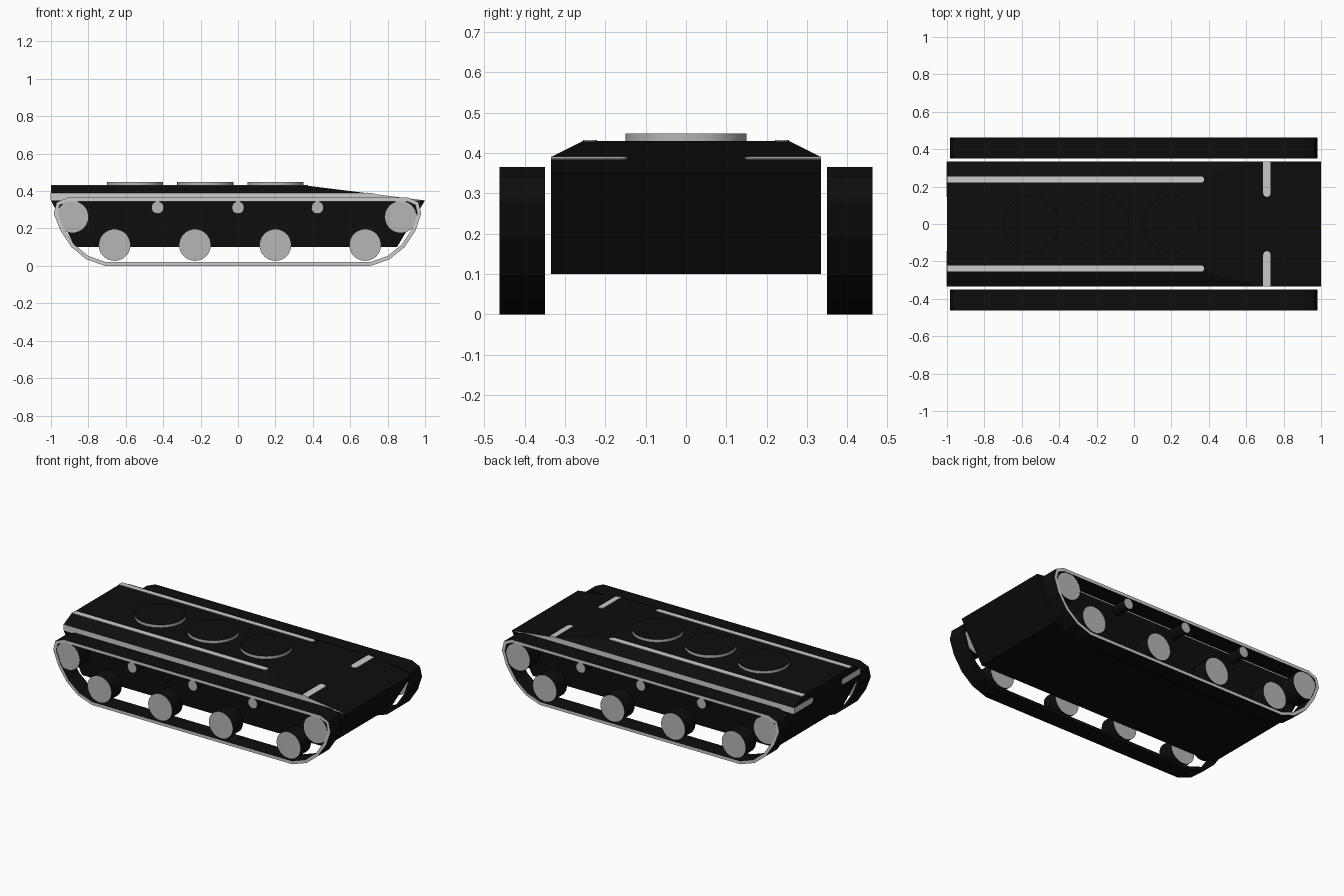
import bpy, bmesh, math
from mathutils import Matrix, Vector

if "Cube" in bpy.data.objects:
    bpy.data.objects.remove(bpy.data.objects["Cube"], do_unlink=True)


def material(name, value):
    m = bpy.data.materials.new(name)
    m.use_nodes = True
    colour = (value, value, value, 1)
    m.diffuse_color = colour
    m.node_tree.nodes["Principled BSDF"].inputs["Base Color"].default_value = colour
    return m


BLACK = material("black", 0.004)
LIGHT = material("light grey", 0.6)
GREY = material("wheel grey", 0.47)


def finish(bm, name, mats, rule=None, smooth=False):
    """Turn a bmesh into an object; rule picks the second colour per face."""
    bmesh.ops.recalc_face_normals(bm, faces=bm.faces[:])
    bm.normal_update()
    for f in bm.faces:
        f.material_index = 1 if rule and rule(f) else 0
    mesh = bpy.data.meshes.new(name)
    bm.to_mesh(mesh)
    bm.free()
    for m in mats:
        mesh.materials.append(m)
    ob = bpy.data.objects.new(name, mesh)
    bpy.context.collection.objects.link(ob)
    if smooth:
        bpy.ops.object.select_all(action="DESELECT")
        ob.select_set(True)
        bpy.context.view_layer.objects.active = ob
        bpy.ops.object.shade_smooth_by_angle(angle=math.radians(30))
    return ob


def cylinder(name, radius, depth, matrix, mats, rule):
    bm = bmesh.new()
    bmesh.ops.create_cone(bm, cap_ends=True, segments=40, radius1=radius,
                          radius2=radius, depth=depth, matrix=matrix)
    return finish(bm, name, mats, rule, smooth=True)


def plate(name, length, width, matrix):
    """Thin strip along local +x with a rounded far end."""
    r = width / 2
    outline = [(0, -r), (0, r)]
    for i in range(9):
        a = math.pi / 2 - math.pi * i / 8
        outline.append((length - r + r * math.cos(a), r * math.sin(a)))
    bm = bmesh.new()
    face = bm.faces.new([bm.verts.new((x, y, -0.002)) for x, y in outline])
    out = bmesh.ops.extrude_face_region(bm, geom=[face])
    top = [v for v in out["geom"] if isinstance(v, bmesh.types.BMVert)]
    bmesh.ops.translate(bm, verts=top, vec=(0, 0, 0.005))
    bm.transform(matrix)
    return finish(bm, name, [LIGHT])


def frame(x_axis, z_axis, origin):
    """Matrix placing a plate with the given length and face directions."""
    x, z = Vector(x_axis).normalized(), Vector(z_axis).normalized()
    m = Matrix((x, z.cross(x), z)).transposed().to_4x4()
    return Matrix.Translation(origin) @ m


# Hull: convex body with chamfered roof edges and a light upper side band
half = [(-0.87, 0.335, 0.1), (0.85, 0.335, 0.1), (1, 0.335, 0.35),
        (-1, 0.335, 0.35), (-1, 0.335, 0.39), (0.68, 0.335, 0.39),
        (-1, 0.255, 0.43), (0.36, 0.255, 0.43)]
bm = bmesh.new()
for x, y, z in half:
    for s in (-1, 1):
        bm.verts.new((x, s * y, z))
bmesh.ops.convex_hull(bm, input=bm.verts[:])
bmesh.ops.dissolve_limit(bm, angle_limit=0.01, verts=bm.verts[:], edges=bm.edges[:])
bmesh.ops.bisect_plane(bm, geom=bm.verts[:] + bm.edges[:] + bm.faces[:],
                       plane_co=(0, 0, 0.35), plane_no=(0, 0, 1))
finish(bm, "hull", [BLACK, LIGHT],
       lambda f: abs(f.normal.y) > 0.9 and f.calc_center_median().z > 0.35)

# Round roof hatches with grey rims
for i, x in enumerate((-0.55, -0.175, 0.2)):
    cylinder(f"roof_hatch_{i + 1}", 0.15, 0.028, Matrix.Translation((x, 0, 0.434)),
             [BLACK, GREY], lambda f: abs(f.normal.z) < 0.5)

# Track outline, clockwise from the rear end of the ground run
path = [(-0.71, 0), (-0.81, 0.035), (-0.89, 0.1), (-0.95, 0.19), (-0.985, 0.28),
        (-0.97, 0.34), (-0.91, 0.365), (0.91, 0.365), (0.965, 0.34), (0.98, 0.28),
        (0.95, 0.19), (0.89, 0.1), (0.81, 0.035), (0.71, 0)]


def inner_outline(points, gap):
    """Offset a closed clockwise outline inwards by gap."""
    result = []
    for i, p in enumerate(points):
        p = Vector(p)
        a = (p - Vector(points[i - 1])).normalized()
        b = (Vector(points[(i + 1) % len(points)]) - p).normalized()
        na, nb = Vector((a.y, -a.x)), Vector((b.y, -b.x))
        result.append(p + (na + nb) * gap / (1 + na.dot(nb)))
    return result


for side, s in (("left", 1), ("right", -1)):
    # Track belt: black running faces, light outer edge
    bm = bmesh.new()
    inner = inner_outline(path, 0.02)
    rings = [[bm.verts.new((p[0], s * y, p[1])) for p in pts]
             for pts, y in ((path, 0.35), (path, 0.463), (inner, 0.463), (inner, 0.35))]
    n = len(path)
    for k in range(4):
        a, b = rings[k], rings[(k + 1) % 4]
        for i in range(n):
            j = (i + 1) % n
            bm.faces.new((a[i], a[j], b[j], b[i]))
    # The two sides of the model are named for +y and -y
    where = "far" if s > 0 else "near"
    finish(bm, f"{where}_track", [BLACK, LIGHT], lambda f: f.normal.y * s > 0.9)

    # Wheels: grey discs with black rims
    wheels = [("road_wheel", x, 0.112, 0.085) for x in (-0.66, -0.23, 0.2, 0.68)]
    wheels += [("end_wheel", x, 0.262, 0.086) for x in (-0.885, 0.87)]
    wheels += [("return_roller", x, 0.312, 0.033) for x in (-0.43, 0, 0.425)]
    for i, (kind, x, z, r) in enumerate(wheels):
        m = Matrix.Translation((x, s * 0.407, z)) @ Matrix.Rotation(math.pi / 2, 4, "X")
        cylinder(f"{where}_{kind}_{i + 1}", r, 0.104, m, [BLACK, GREY],
                 lambda f: abs(f.normal.y) > 0.9)

    # Light strips along the roof, across the sloped nose and on the rear wall
    plate(f"{where}_roof_strip", 1.375, 0.034,
          frame((1, 0, 0), (0, 0, 1), (-1, s * 0.238, 0.43)))
    plate(f"{where}_nose_strip", 0.19, 0.04,
          frame((0, -s, 0), (0.125, 0, 1), (0.71, s * 0.335, 0.3863)))
    plate(f"{where}_rear_strip", 0.19, 0.036,
          frame((0, -s, 0), (-1, 0, 0), (-0.999, s * 0.335, 0.371)))
